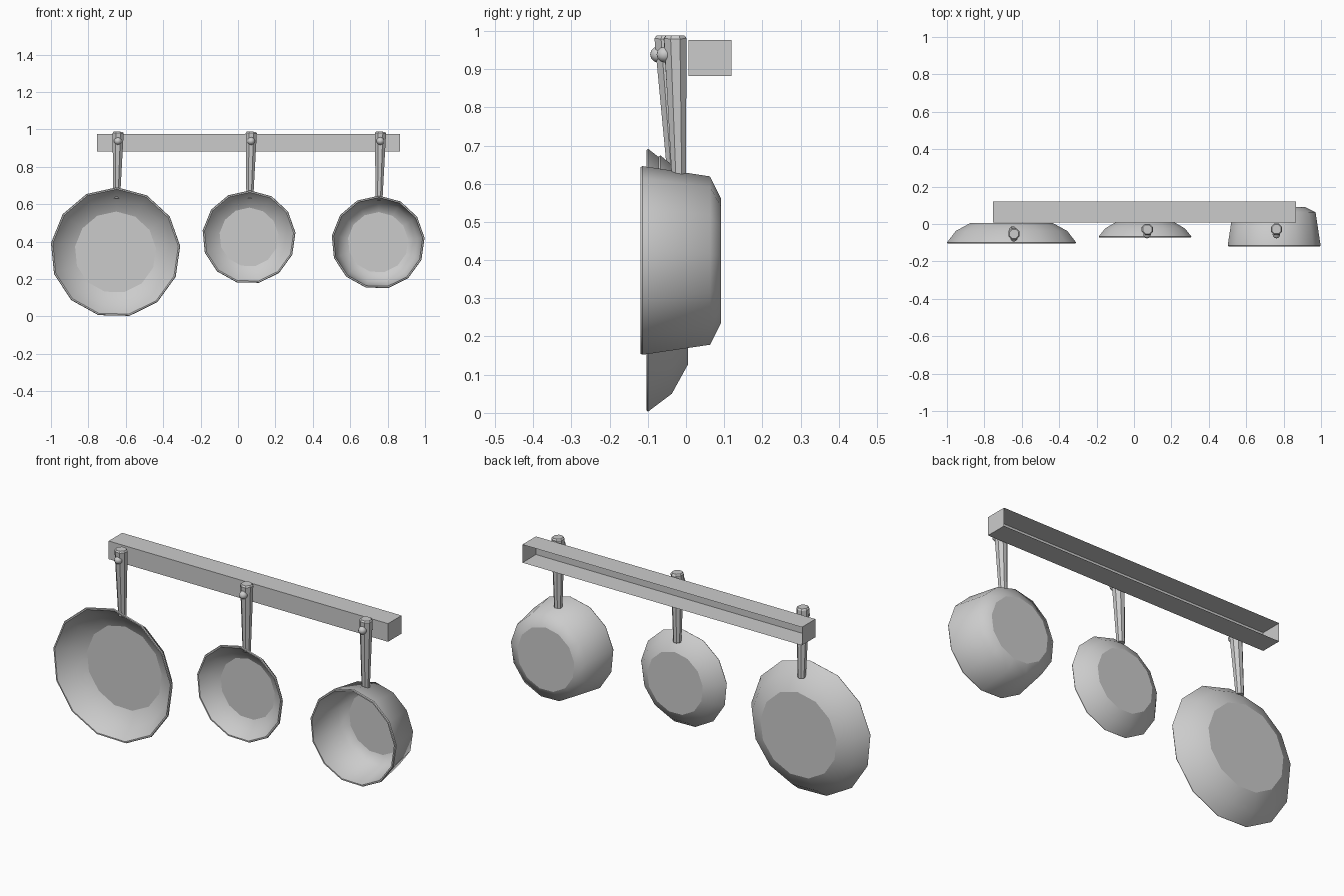
import bpy, bmesh, math
from mathutils import Matrix, Vector

if "Cube" in bpy.data.objects:
    bpy.data.objects.remove(bpy.data.objects["Cube"])

HOOK_Z = 0.938
TILT = math.radians(1.3)      # each pan swings slightly about its peg


def finish(bm, name, smooth=False, place=None):
    bmesh.ops.recalc_face_normals(bm, faces=bm.faces)
    for f in bm.faces:
        f.smooth = smooth
    if place:
        bm.transform(place)
    me = bpy.data.meshes.new(name)
    bm.to_mesh(me)
    bm.free()
    ob = bpy.data.objects.new(name, me)
    bpy.context.collection.objects.link(ob)
    return ob


def loft(bm, rings):
    """Skin a list of closed vertex rings and cap both ends."""
    loops = [[bm.verts.new(p) for p in r] for r in rings]
    for a, b in zip(loops, loops[1:]):
        n = len(a)
        for i in range(n):
            bm.faces.new((a[i], a[(i + 1) % n], b[(i + 1) % n], b[i]))
    bm.faces.new(loops[0])
    bm.faces.new(loops[-1])
    return loops


def make_pan(name, place, cz, rim, mid, base, t=0.01):
    """Thirteen-sided vessel facing -y; rim, mid, base are (radius, y)."""
    (r0, y0), (r1, y1), (r2, y2) = rim, mid, base
    profile = [(r2, y2), (r1, y1), (r0, y0 + 0.005), (r0 - 0.003, y0),
               (r0 - t, y0), (r1 - t, y1 - 0.4 * t), (r2 - 0.4 * t, y2 - t)]
    bm = bmesh.new()
    angles = [2 * math.pi * i / 13 for i in range(13)]
    loops = loft(bm, [[Vector((r * math.sin(a), y, cz + r * math.cos(a)))
                       for a in angles] for r, y in profile])
    # crisp edges round the base discs and the lip
    for k in (0, 2, 3, 4, 6):
        ring = set(loops[k])
        for e in bm.edges:
            if e.verts[0] in ring and e.verts[1] in ring:
                e.smooth = False
    finish(bm, name, True, place)


def make_handle(name, place, y_top, y_end, z_end):
    """Tapered eight-sided handle with a chamfered top."""
    bm = bmesh.new()
    z_top = 0.988 - HOOK_Z
    rings = []
    for y, z, r in ((y_end, z_end, 0.020), (y_top, z_top - 0.008, 0.032),
                    (y_top, z_top, 0.026)):
        rings.append([Vector((r * math.cos(a), y + r * math.sin(a), z))
                      for a in [math.pi / 8 + i * math.pi / 4 for i in range(8)]])
    loft(bm, rings)
    finish(bm, name, False, place)


def make_knob(name, place, y):
    bm = bmesh.new()
    bmesh.ops.create_uvsphere(bm, u_segments=10, v_segments=6, radius=0.021,
                              matrix=Matrix.Translation((0, y, 0))
                              @ Matrix.Rotation(math.pi / 2, 4, 'X'))
    finish(bm, name, True, place)


# wall rail, open at the back
bm = bmesh.new()
bmesh.ops.create_cube(bm, size=1, matrix=Matrix.Translation((0.055, 0.063, 0.929))
                      @ Matrix.Diagonal((1.62, 0.112, 0.095, 1)))
back = max(bm.faces, key=lambda f: f.calc_center_median().y)
bmesh.ops.delete(bm, geom=[back], context='FACES_ONLY')
finish(bm, "rail")

# name, hook x, centre z, rim, mid, base, handle (top y, end y, end z), knob y
vessels = [
    ("large_pan", -0.642, 0.343, (0.348, -0.104), (0.300, -0.037), (0.222, 0.005),
     (-0.053, -0.031, 0.630), -0.073),
    ("small_pan", 0.070, 0.424, (0.250, -0.072), (0.215, -0.024), (0.162, 0.007),
     (-0.029, -0.018, 0.630), -0.056),
    ("saucepan", 0.761, 0.396, (0.250, -0.119), (0.223, 0.063), (0.166, 0.091),
     (-0.028, -0.019, 0.620), -0.056),
]
for name, hx, cz, rim, mid, base, (ty, ey, ez), ky in vessels:
    place = Matrix.Translation((hx, 0, HOOK_Z)) @ Matrix.Rotation(TILT, 4, 'Y')
    make_pan(name, place, cz - HOOK_Z, rim, mid, base)
    make_handle(name + "_handle", place, ty, ey, ez - HOOK_Z)
    make_knob(name + "_knob", place, ky)
